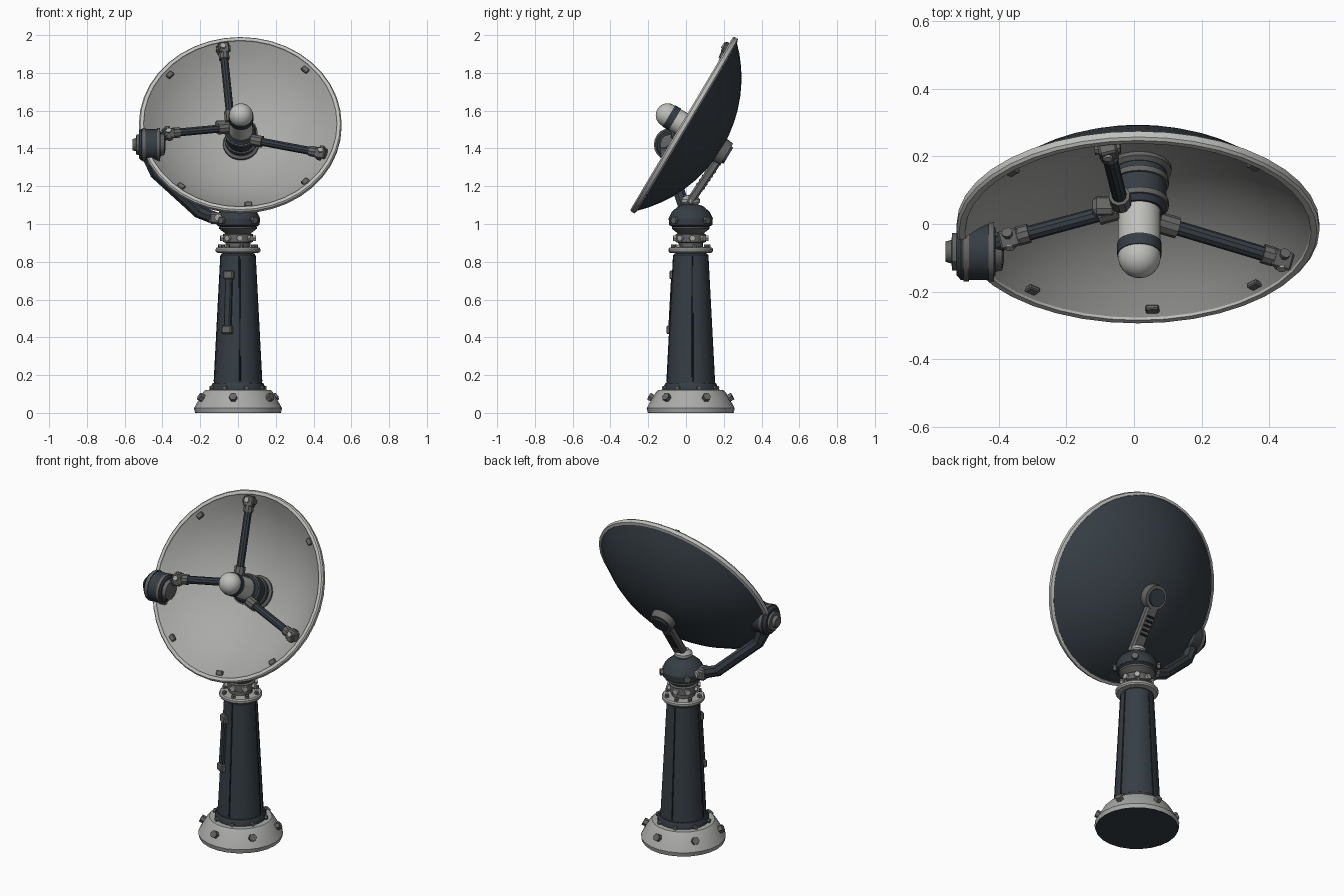
import bpy, bmesh, math
from mathutils import Matrix, Vector

if "Cube" in bpy.data.objects:
    bpy.data.objects.remove(bpy.data.objects["Cube"])


def material(name, r, g, b):
    m = bpy.data.materials.new(name)
    m.diffuse_color = (r, g, b, 1)
    m.use_nodes = True
    m.node_tree.nodes["Principled BSDF"].inputs["Base Color"].default_value = m.diffuse_color
    return m


LIGHT = material("light grey", 0.40, 0.40, 0.39)
PALE = material("pale grey", 0.52, 0.52, 0.50)
MID = material("steel grey", 0.13, 0.13, 0.128)
DARK = material("slate", 0.036, 0.047, 0.058)
BLACK = material("near black", 0.014, 0.016, 0.018)


def finish(name, bm, mat, matrix=Matrix(), angle=30):
    bmesh.ops.recalc_face_normals(bm, faces=bm.faces)
    me = bpy.data.meshes.new(name)
    bm.to_mesh(me)
    bm.free()
    me.transform(matrix)
    me.materials.append(mat)
    ob = bpy.data.objects.new(name, me)
    bpy.context.collection.objects.link(ob)
    bpy.ops.object.select_all(action='DESELECT')
    bpy.context.view_layer.objects.active = ob
    ob.select_set(True)
    bpy.ops.object.shade_smooth_by_angle(angle=math.radians(angle))
    return ob


def lathe(name, profile, mat, matrix=Matrix(), segs=24, closed=False):
    """Turn (radius, height) points around the local z axis."""
    bm = bmesh.new()
    pts = [bm.verts.new((r, 0, z)) for r, z in profile]
    loop = pts + pts[:1] if closed else pts
    edges = [bm.edges.new(p) for p in zip(loop, loop[1:])]
    bmesh.ops.spin(bm, geom=pts + edges, axis=(0, 0, 1), cent=(0, 0, 0),
                   angle=math.tau, steps=segs)
    bmesh.ops.remove_doubles(bm, verts=bm.verts, dist=1e-4)
    return finish(name, bm, mat, matrix)


def along(a, b):
    d = Vector(b) - Vector(a)
    return Matrix.Translation(a) @ d.to_track_quat('Z', 'Y').to_matrix().to_4x4(), d.length


def rod(name, a, b, r, mat, segs=12, r2=None):
    m, length = along(a, b)
    r2 = r if r2 is None else r2
    return lathe(name, [(0, 0), (r, 0), (r2, length), (0, length)], mat, m, segs)


def box(name, size, mat, matrix, bevel=0.006):
    bm = bmesh.new()
    bmesh.ops.create_cube(bm, size=1)
    bmesh.ops.scale(bm, vec=size, verts=bm.verts)
    bmesh.ops.bevel(bm, geom=bm.edges[:], offset=bevel, segments=1, affect='EDGES')
    return finish(name, bm, mat, matrix, 20)


def bolts(name, count, r, z, size, mat, start=0.0, tilt=0.0):
    """Hex bolt heads pointing outward around the column."""
    for i in range(count):
        a = start + i * math.tau / count
        out = Vector((math.cos(a) * math.cos(tilt), math.sin(a) * math.cos(tilt), math.sin(tilt)))
        p = Vector((r * math.cos(a), r * math.sin(a) + CY, z))
        rod(name, p - out * size, p + out * size * 0.8, size, mat, 6)


CY = 0.025
COL = Matrix.Translation((0, CY, 0))

# Base, pillar and flange
lathe("base", [(0.228, 0.003), (0.233, 0.025), (0.222, 0.045), (0.188, 0.105), (0.172, 0.122),
               (0.10, 0.124)], LIGHT, COL)
lathe("base_underside", [(0, 0), (0.226, 0), (0.228, 0.004), (0, 0.004)], DARK, COL)
bolts("base_bolt", 6, 0.207, 0.08, 0.022, MID, math.radians(-97), 0.5)
lathe("pillar_foot", [(0.142, 0.12), (0.142, 0.14), (0.134, 0.158), (0.1, 0.158)], DARK, COL)
bolts("foot_bolt", 8, 0.145, 0.133, 0.012, MID, 0.3)
lathe("pillar", [(0.128, 0.155), (0.093, 0.835), (0.085, 0.845), (0, 0.845)], DARK, COL, 16)
for i in range(4):
    a = i * math.pi / 2 + 0.08
    c, s = math.cos(a), math.sin(a)
    rod("pillar_seam", (0.124 * c, CY + 0.124 * s, 0.165), (0.089 * c, CY + 0.089 * s, 0.83),
        0.006, BLACK, 6)
lathe("flange", [(0.08, 0.845), (0.112, 0.848), (0.118, 0.856), (0.118, 0.868), (0.112, 0.876),
                 (0.05, 0.878)], LIGHT, COL)
for i in range(8):
    a = i * math.tau / 8 + 0.2
    p = Vector((0.096 * math.cos(a), CY + 0.096 * math.sin(a), 0.874))
    rod("flange_bolt", p, p + Vector((0, 0, 0.018)), 0.012, MID, 6)

# Cable duct on the pillar front
m, length = along((-0.056, -0.078, 0.42), (-0.046, -0.060, 0.75))
box("cable_duct", (0.04, 0.024, length), DARK, m @ Matrix.Translation((0, 0, length / 2)))
for z in (0.02, length - 0.02):
    box("duct_clamp", (0.058, 0.034, 0.045), MID, m @ Matrix.Translation((0, 0, z)))

# Rotating neck and head
lathe("neck", [(0.065, 0.875), (0.065, 0.90), (0.08, 0.905), (0.08, 0.945), (0.068, 0.95),
               (0.10, 0.975), (0.10, 0.985), (0, 0.985)], MID, COL, 20)
bolts("neck_bolt", 8, 0.08, 0.925, 0.017, LIGHT, 0.1)
lathe("head", [(0.09, 0.98), (0.114, 0.995), (0.117, 1.03), (0.10, 1.065), (0.065, 1.095),
               (0.035, 1.105), (0, 1.105)], DARK, COL, 16)
bolts("head_bolt", 4, 0.114, 1.02, 0.02, MID, math.radians(-45))
lathe("head_collar", [(0.035, 1.10), (0.05, 1.115), (0.05, 1.13), (0.03, 1.15), (0, 1.155)],
      LIGHT, COL, 16)

# Dish frame: local z faces out of the bowl, local y runs up the rim
D = Matrix.Translation((0.012, -0.02, 1.53)) @ Matrix.Rotation(math.radians(59.3), 4, 'X')


def L(x, v, n):
    return D @ Vector((x, v, n))


def bowl(radius, depth, offset, steps=8):
    big = (radius ** 2 + depth ** 2) / (2 * depth)
    top = math.asin(radius / big)
    return [(big * math.sin(top * i / steps), offset - depth + big * (1 - math.cos(top * i / steps)))
            for i in range(steps + 1)]


lathe("dish_back", bowl(0.525, 0.225, -0.022), DARK, D, 40)
lathe("dish_inside", bowl(0.512, 0.222, -0.002), LIGHT, D, 40)
lathe("dish_rim", [(0.508, -0.012), (0.512, 0.004), (0.530, 0.004), (0.537, -0.004),
                   (0.537, -0.024), (0.522, -0.030)], PALE, D, 40, closed=True)

# Small clips around the inside of the rim
for deg in (45, 140, 230, 275, 315):
    spin = Matrix.Rotation(math.radians(deg), 4, 'Z')
    box("rim_clip", (0.03, 0.04, 0.016), MID, D @ spin @ Matrix.Translation((0.487, 0, -0.018)), 0.004)

# Feed in the middle of the bowl
F = D @ Matrix.Translation((0.004, 0, -0.23))
lathe("feed_foot", [(0.095, 0), (0.095, 0.025), (0.082, 0.035), (0, 0.035)], MID, F)
lathe("feed_housing", [(0.08, 0.03), (0.08, 0.15), (0.07, 0.165), (0, 0.165)], DARK, F)
for z in (0.055, 0.13):
    lathe("feed_ring", [(0.075, z), (0.087, z), (0.087, z + 0.018), (0.075, z + 0.018)], MID, F,
          closed=True)
lathe("feed_cap", [(0.063, 0.16), (0.063, 0.32)] +
      [(0.063 * math.cos(t * math.pi / 12), 0.32 + 0.063 * math.sin(t * math.pi / 12))
       for t in range(1, 7)], PALE, F)
lathe("feed_stripe", [(0.06, 0.275), (0.066, 0.275), (0.066, 0.312), (0.06, 0.312)], DARK, F,
      closed=True)

# Three struts from the feed to the rim
for name, inner, outer in (("top", (-0.05, 0.05), (-0.09, 0.465)),
                           ("right", (0.06, -0.06), (0.425, -0.175)),
                           ("left", (-0.06, 0.015), (-0.38, -0.055))):
    a, b = L(*inner, -0.065), L(*outer, -0.006)
    d = (b - a).normalized()
    rod(name + "_strut", a, b, 0.022, DARK, 10)
    rod(name + "_strut_sleeve", b - d * 0.06, b - d * 0.025, 0.029, MID, 10)
    rod(name + "_strut_socket", a, a + d * 0.06, 0.032, MID, 10)
    m, _ = along(b, b + d)
    box(name + "_strut_end", (0.055, 0.055, 0.06), MID, m)
    side = d.cross(D.col[2].xyz).normalized() * 0.038
    rod(name + "_strut_pin", b - side, b + side, 0.016, MID, 8)
    rod(name + "_strut_bolt", b, b + D.col[2].xyz * 0.036, 0.015, LIGHT, 6)
box("strut_knuckle", (0.07, 0.06, 0.06), MID, D @ Matrix.Translation((-0.10, 0.02, -0.065)), 0.012)
rod("left_rim_link", L(-0.38, -0.055, -0.006), L(-0.45, -0.11, 0), 0.025, DARK, 10)

# Tilt bracket on the back of the dish
rod("back_mount", L(0.008, -0.02, -0.225), L(0.008, -0.02, -0.285), 0.075, MID, 16, 0.068)
rod("back_mount_cover", L(0.008, -0.02, -0.28), L(0.008, -0.02, -0.296), 0.05, DARK, 16)
m, length = along(L(0, -0.06, -0.262), L(0, -0.35, -0.245))
box("tilt_bracket", (0.075, 0.045, length), MID, m @ Matrix.Translation((0, 0, length / 2)), 0.01)
for i in range(5):
    box("bracket_slot", (0.045, 0.051, 0.012), BLACK,
        m @ Matrix.Translation((0, 0, 0.07 + i * 0.026)), 0.002)
rod("bracket_post", (0, CY, 1.10), L(-0.012, -0.33, -0.245), 0.035, MID, 12)

# Side arm carrying the tilt motor
box("arm_clevis", (0.075, 0.08, 0.06), MID, Matrix.Translation((-0.115, 0.01, 1.03)), 0.01)
rod("arm_clevis_bolt", (-0.105, -0.045, 1.035), (-0.105, 0.065, 1.035), 0.02, LIGHT, 8)
path = [(-0.12, 0.008, 1.03), (-0.21, 0.0, 1.065), (-0.435, -0.07, 1.27), (-0.48, -0.085, 1.40)]
for i, (a, b) in enumerate(zip(path, path[1:])):
    a, b = Vector(a), Vector(b)
    rod("side_arm", a, b + (b - a).normalized() * 0.01, 0.033, DARK, 8, 0.033 if i < 2 else 0.05)

# Tilt motor clamped on the left rim
MX = Matrix.Translation((0, -0.082, 1.42)) @ Matrix.Rotation(math.radians(90), 4, 'Y')
lathe("motor_body", [(0, -0.525), (0.07, -0.525), (0.084, -0.512), (0.084, -0.425),
                     (0.07, -0.41), (0, -0.41)], DARK, MX, 20)
for z in (-0.505, -0.43):
    lathe("motor_band", [(0.08, z), (0.088, z), (0.088, z + 0.016), (0.08, z + 0.016)], MID, MX, 20,
          closed=True)
lathe("motor_outer_cap", [(0, -0.558), (0.03, -0.558), (0.035, -0.54), (0.055, -0.538),
                          (0.055, -0.52), (0, -0.52)], MID, MX, 12)
lathe("motor_inner_cap", [(0, -0.42), (0.062, -0.42), (0.055, -0.39), (0.03, -0.385), (0, -0.385)],
      MID, MX, 12)
